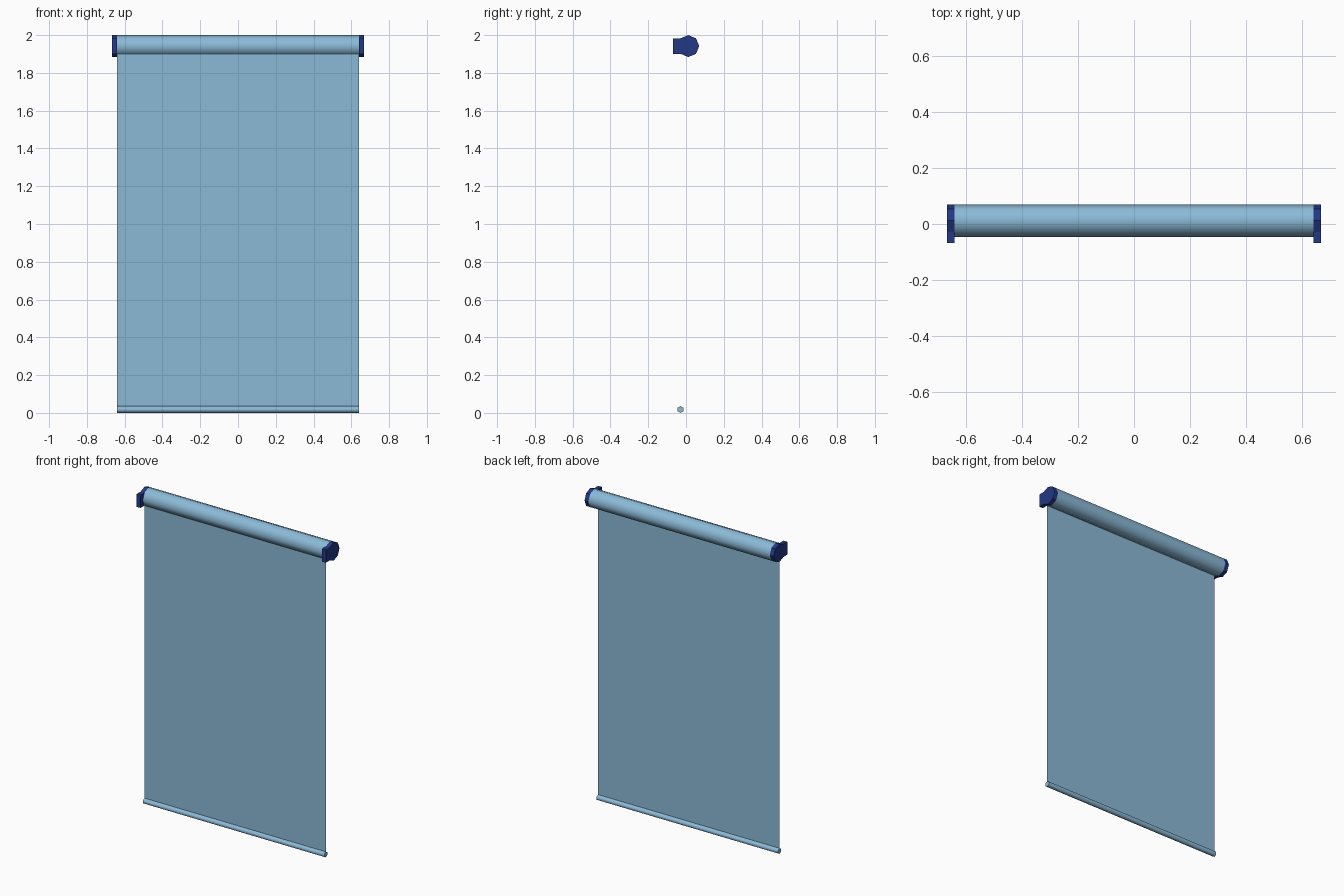
import bpy
from math import cos, sin, radians

cube = bpy.data.objects.get("Cube")
if cube:
    bpy.data.objects.remove(cube, do_unlink=True)


def material(name, rgb):
    mat = bpy.data.materials.new(name)
    mat.use_nodes = True
    mat.diffuse_color = (*rgb, 1)
    mat.node_tree.nodes["Principled BSDF"].inputs["Base Color"].default_value = (*rgb, 1)
    return mat


LIGHT_BLUE = material("light blue", (0.26, 0.49, 0.68))
NAVY = material("navy blue", (0.017, 0.04, 0.24))


def add_object(name, verts, faces, mat):
    mesh = bpy.data.meshes.new(name)
    mesh.from_pydata(verts, [], faces)
    mesh.materials.append(mat)
    obj = bpy.data.objects.new(name, mesh)
    bpy.context.collection.objects.link(obj)
    return obj


def prism(name, profile, x0, x1, mat, smooth=False):
    """Extrude a counter-clockwise (y, z) profile along x, with caps."""
    n = len(profile)
    verts = [(x, y, z) for x in (x0, x1) for y, z in profile]
    faces = [(i, n + i, n + (i + 1) % n, (i + 1) % n)[::-1] for i in range(n)]
    faces += [tuple(reversed(range(n))), tuple(range(n, 2 * n))]
    obj = add_object(name, verts, faces, mat)
    if smooth:
        for poly in obj.data.polygons[:n]:
            poly.use_smooth = True
        # keep the rims of the caps crisp
        for edge in obj.data.edges:
            a, b = edge.vertices
            edge.use_edge_sharp = (a < n) == (b < n)
    return obj


def ring(cy, cz, r, sides, start=0):
    angles = [radians(start + 360 * i / sides) for i in range(sides)]
    return [(cy + r * cos(a), cz + r * sin(a)) for a in angles]


HALF_W = 0.64
OUTER = 0.667
R = 0.058
CY, CZ = 0.012, 2 - R
octagon = ring(CY, CZ, R, 8)
hang_y, hang_z = octagon[5]
BAR_R = 0.018

# Roller tube
prism("roller", octagon, -HALF_W, HALF_W, LIGHT_BLUE, smooth=True)

# Fabric sheet hanging from the front lower edge of the roller
add_object("fabric",
           [(-HALF_W, hang_y, BAR_R), (HALF_W, hang_y, BAR_R),
            (HALF_W, hang_y, hang_z), (-HALF_W, hang_y, hang_z)],
           [(0, 1, 2, 3)], LIGHT_BLUE)

# Weighted bar along the hem
prism("bottom_bar", ring(hang_y, BAR_R, BAR_R, 6, 30), -HALF_W, HALF_W,
      LIGHT_BLUE, smooth=True)

# End brackets: octagonal plate with a square foot towards the front
foot_y = -0.068
bracket = octagon[:4] + [(foot_y, octagon[3][1]), (foot_y, hang_z)] + octagon[5:]
prism("left_bracket", bracket, HALF_W, OUTER, NAVY)
prism("right_bracket", bracket, -OUTER, -HALF_W, NAVY)
